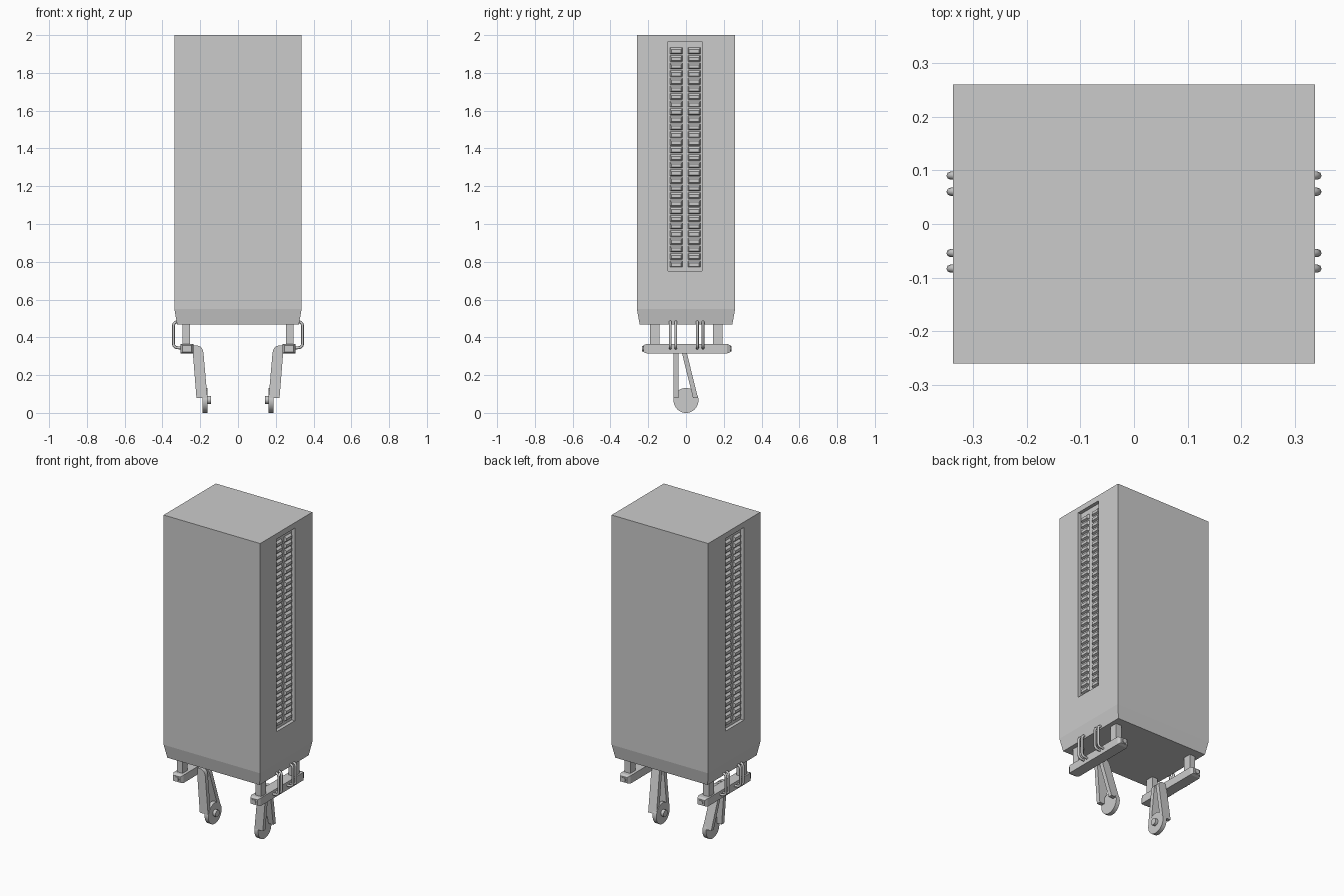
import bpy, bmesh, math
from mathutils import Vector

if "Cube" in bpy.data.objects:
    bpy.data.objects.remove(bpy.data.objects["Cube"])


def make(name, verts, faces):
    me = bpy.data.meshes.new(name)
    bm = bmesh.new()
    vs = [bm.verts.new(v) for v in verts]
    for f in faces:
        bm.faces.new([vs[i] for i in f])
    bmesh.ops.recalc_face_normals(bm, faces=bm.faces)
    bm.to_mesh(me)
    bm.free()
    ob = bpy.data.objects.new(name, me)
    bpy.context.collection.objects.link(ob)
    return ob


def loft(name, rings):
    """Closed solid through rings of equal point count."""
    n = len(rings[0])
    verts = [p for r in rings for p in r]
    faces = [list(range(n)), [n * (len(rings) - 1) + i for i in range(n)]]
    for k in range(len(rings) - 1):
        for i in range(n):
            j = (i + 1) % n
            faces.append([k * n + i, k * n + j, (k + 1) * n + j, (k + 1) * n + i])
    return make(name, verts, faces)


def rect_z(x0, x1, y0, y1, z):
    return [(x0, y0, z), (x1, y0, z), (x1, y1, z), (x0, y1, z)]


def box(name, x0, x1, y0, y1, z0, z1):
    return loft(name, [rect_z(x0, x1, y0, y1, z0), rect_z(x0, x1, y0, y1, z1)])


def disc_x(name, x0, x1, r, y, z, n=32):
    rings = [[(x, y + r * math.cos(2 * math.pi * i / n), z + r * math.sin(2 * math.pi * i / n))
              for i in range(n)] for x in (x0, x1)]
    return loft(name, rings)


def ring_y(x, y, z, r, n=16):
    return [(x + r * math.cos(2 * math.pi * i / n), y, z + r * math.sin(2 * math.pi * i / n))
            for i in range(n)]


def square_y(x, y, z, hx, hz):
    return [(x - hx, y, z - hz), (x + hx, y, z - hz), (x + hx, y, z + hz), (x - hx, y, z + hz)]


def mirror(ob):
    m = ob.modifiers.new("mirror_x", 'MIRROR')
    m.use_bisect_axis[0] = False
    return ob


X, Y = 0.337, 0.26

# main cabinet with tapered bottom
body = loft("cabinet_body", [rect_z(-0.322, 0.322, -0.245, 0.245, 0.467),
                             rect_z(-X, X, -Y, Y, 0.55), rect_z(-X, X, -Y, Y, 2.0)])

# recesses in both sides
FLOOR = X - 0.022
for s, side in ((1, "right"), (-1, "left")):
    a, b = sorted((s * FLOOR, s * (X + 0.1)))
    cut = box("recess_cutter_" + side, a, b, -0.095, 0.085, 0.75, 1.965)
    cut.hide_render = True
    cut.hide_viewport = True
    mod = body.modifiers.new("recess_" + side, 'BOOLEAN')
    mod.operation = 'DIFFERENCE'
    mod.solver = 'EXACT'
    mod.object = cut

# rows of raised contact blocks with sloped rims
verts, faces = [], []
ROWS = 29
pitch = (1.94 - 0.77) / ROWS
for y0 in (-0.086, 0.009):
    for i in range(ROWS):
        z0 = 0.77 + i * pitch
        o = len(verts)
        w, h = 0.068, pitch - 0.004
        for x, dy, lo, hi in ((FLOOR - 0.003, 0, 0, 0), (FLOOR + 0.013, 0.008, 0.006, 0.013)):
            verts += [(x, y0 + dy, z0 + lo), (x, y0 + w - dy, z0 + lo),
                      (x, y0 + w - dy, z0 + h - hi), (x, y0 + dy, z0 + h - hi)]
        faces += [[o, o + 1, o + 2, o + 3], [o + 4, o + 5, o + 6, o + 7]]
        faces += [[o + k, o + (k + 1) % 4, o + 4 + (k + 1) % 4, o + 4 + k] for k in range(4)]
mirror(make("side_contacts", verts, faces))

# short posts under the cabinet
for y, n in ((-0.165, "front"), (0.167, "back")):
    mirror(box(n + "_post", 0.254, 0.294, y - 0.025, y + 0.025, 0.35, 0.475))

# cross rail with tapered ends and round end bosses
BX, BZ = 0.27, 0.34
mirror(loft("cross_rail", [square_y(BX, -0.226, BZ, 0.024, 0.018), square_y(BX, -0.208, BZ, 0.034, 0.025),
                           square_y(BX, 0.218, BZ, 0.034, 0.025), square_y(BX, 0.236, BZ, 0.024, 0.018)]))
for y0, y1, n in ((-0.232, -0.22, "front"), (0.23, 0.242, "back")):
    mirror(loft(n + "_rail_boss", [ring_y(BX, y0, BZ, 0.015), ring_y(BX, y1, BZ, 0.015)]))

# bent tubes from cabinet to rail
for k, y in enumerate((-0.083, -0.054, 0.06, 0.09)):
    cu = bpy.data.curves.new("bent_tube", 'CURVE')
    cu.dimensions = '3D'
    cu.bevel_depth = 0.0075
    cu.bevel_resolution = 2
    cu.use_fill_caps = True
    pts = [(0.30, 0.482), (0.322, 0.482)]
    pts += [(0.322 + 0.0195 * math.sin(t), 0.4625 + 0.0195 * math.cos(t))
            for t in (math.pi * i / 8 for i in range(1, 5))]
    pts += [(0.322 + 0.0195 * math.cos(t), 0.365 - 0.0195 * math.sin(t))
            for t in (math.pi * i / 8 for i in range(0, 4))]
    pts += [(0.322, 0.3455), (0.295, 0.342)]
    sp = cu.splines.new('POLY')
    sp.points.add(len(pts) - 1)
    for p, (x, z) in zip(sp.points, pts):
        p.co = (x, y, z, 1)
    ob = bpy.data.objects.new("bent_tube_%d" % (k + 1), cu)
    bpy.context.collection.objects.link(ob)
    mirror(ob)

# forked leg: an upright prong and a slanted prong
profile = [(0.22, 0.08), (0.162, 0.08), (0.183, 0.32), (0.188, 0.338), (0.198, 0.35),
           (0.212, 0.356), (0.245, 0.356), (0.245, 0.322), (0.239, 0.318)]
for n, yb, yt in (("upright_prong", -0.054, -0.052), ("slanted_prong", 0.05, -0.018)):
    def y_at(z):
        return yb + (yt - yb) * (z - 0.08) / (0.356 - 0.08)
    mirror(loft(n, [[(x, y_at(z) + d, z) for x, z in profile] for d in (-0.013, 0.013)]))

# foot disc with inner hub
mirror(disc_x("foot_disc", 0.161, 0.187, 0.066, 0, 0.066, 40))
mirror(disc_x("foot_hub", 0.143, 0.165, 0.021, 0, 0.069, 20))

# smooth the round parts, keep hard edges
for ob in bpy.data.objects:
    if ob.type == 'MESH' and any(k in ob.name for k in ("foot", "boss", "prong")):
        bpy.ops.object.select_all(action='DESELECT')
        ob.select_set(True)
        bpy.context.view_layer.objects.active = ob
        bpy.ops.object.shade_smooth_by_angle(angle=math.radians(35))
